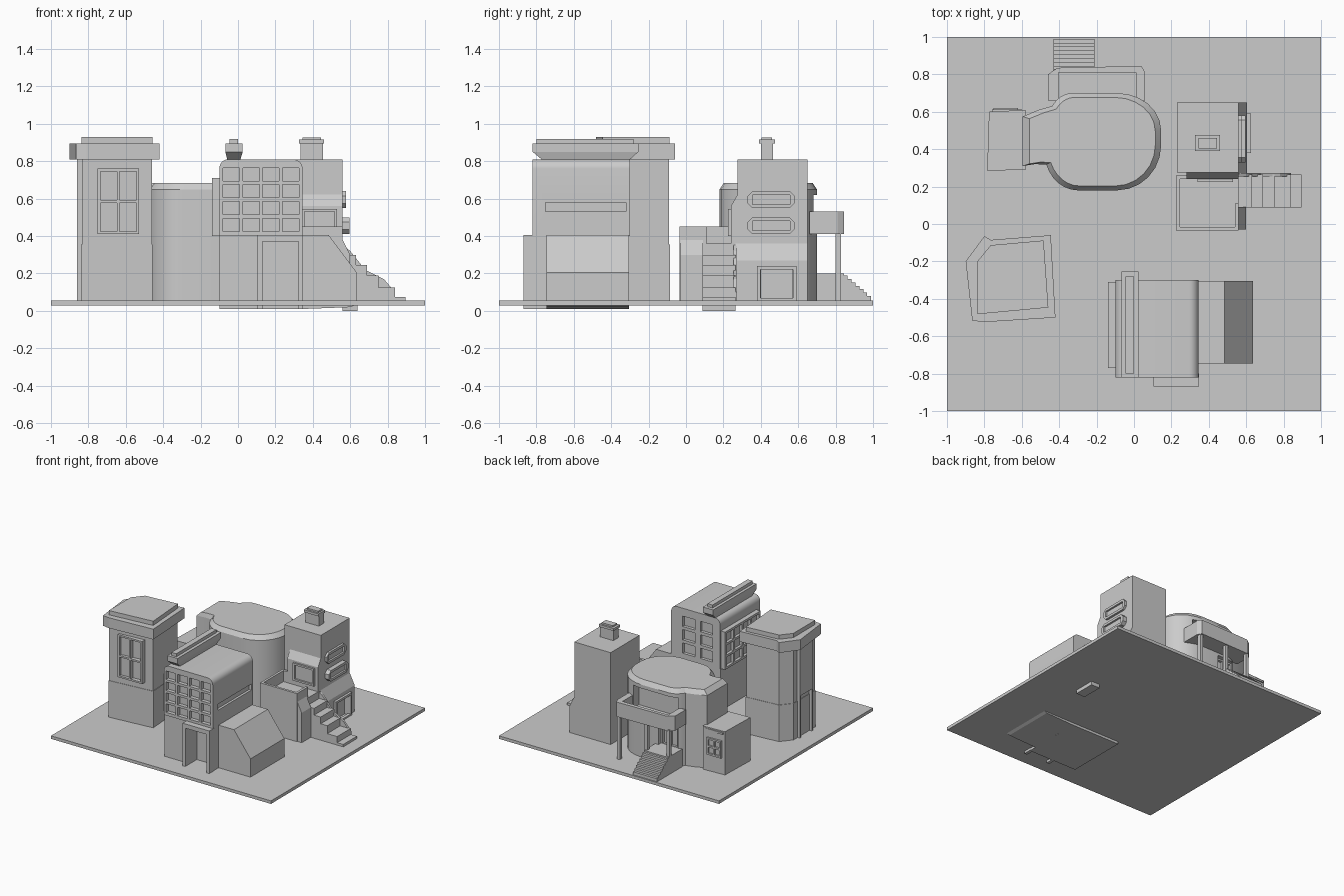
import bpy, bmesh, math

if "Cube" in bpy.data.objects:
    bpy.data.objects.remove(bpy.data.objects["Cube"])


def prism(name, pts, a, b, axis='z', taper=None):
    """Extrude a 2D outline from a to b along an axis; taper = outline at b."""
    put = {'z': lambda p, h: (p[0], p[1], h),
           'y': lambda p, h: (p[0], h, p[1]),
           'x': lambda p, h: (h, p[0], p[1])}[axis]
    bm = bmesh.new()
    lo = [bm.verts.new(put(p, a)) for p in pts]
    hi = [bm.verts.new(put(p, b)) for p in (taper or pts)]
    n = len(pts)
    bm.faces.new(lo)
    bm.faces.new(hi)
    for i in range(n):
        bm.faces.new((lo[i], lo[(i + 1) % n], hi[(i + 1) % n], hi[i]))
    bmesh.ops.recalc_face_normals(bm, faces=bm.faces)
    me = bpy.data.meshes.new(name)
    bm.to_mesh(me)
    bm.free()
    ob = bpy.data.objects.new(name, me)
    bpy.context.collection.objects.link(ob)
    return ob


def rect(x0, x1, y0, y1):
    return [(x0, y0), (x1, y0), (x1, y1), (x0, y1)]


def box(name, x0, x1, y0, y1, z0, z1):
    return prism(name, rect(x0, x1, y0, y1), z0, z1)


def arc(cx, cy, rx, ry, a0, a1, n=6):
    return [(cx + rx * math.cos(math.radians(a0 + (a1 - a0) * i / n)),
             cy + ry * math.sin(math.radians(a0 + (a1 - a0) * i / n))) for i in range(n + 1)]


def cut(ob, *dims):
    """Cut a box out of an object; the cutter is removed afterwards."""
    c = box("cutter", *dims)
    c.hide_render = True
    m = ob.modifiers.new("cut", 'BOOLEAN')
    m.operation, m.solver, m.object = 'DIFFERENCE', 'EXACT', c
    bpy.context.view_layer.objects.active = ob
    bpy.ops.object.modifier_apply(modifier=m.name)
    bpy.data.objects.remove(c)


def scaled(pts, f, c):
    return [(c[0] + (x - c[0]) * f, c[1] + (y - c[1]) * f) for x, y in pts]


def frame(name, axis, u0, u1, z0, z1, a, b, t, cols=1, rows=1):
    """Window frame with mullions; u is the horizontal direction, a..b its depth."""
    def bar(p0, p1, q0, q1):
        prism(name, rect(p0, p1, q0, q1), a, b, axis)
    for i in range(cols + 1):
        p = u0 + (u1 - u0 - t) * i / cols
        bar(p, p + t, z0, z1)
    for i in range(rows + 1):
        q = z0 + (z1 - z0 - t) * i / rows
        bar(u0, u1, q, q + t)


def smooth(ob, deg=35):
    bpy.ops.object.select_all(action='DESELECT')
    ob.select_set(True)
    bpy.context.view_layer.objects.active = ob
    bpy.ops.object.shade_smooth_by_angle(angle=math.radians(deg))


G = 0.05
box("ground_plate", -1, 1, -1, 1, 0.03, 0.055)

# --- Tower, front left ---
lip = [(-.90, -.20), (-.80, -.065), (-.765, -.085), (-.445, -.06), (-.42, -.50), (-.81, -.525), (-.865, -.515)]
cap = [(-.835, -.20), (-.765, -.115), (-.485, -.09), (-.46, -.445), (-.835, -.48)]
prism("tower_body", cap, G, 0.82)
prism("tower_base", scaled(cap, 1.02, (-.65, -.28)), G, 0.355)
prism("tower_roof_lip", lip, 0.81, 0.895)
prism("tower_roof_cap", scaled(cap, 1.01, (-.65, -.28)), 0.895, 0.93)
fr = [frame("tower_front_window", 'y', -.75, -.53, .41, .76, -.49, -.45, .014, 2, 2)]
box("tower_bay_window", -.86, -.82, -.42, -.25, 0.40, 0.81)
for y in (-.42, -.265):
    box("tower_bay_post", -.86, -.83, y, y + .015, G, 0.40)

# --- Office block, front centre ---
prof = [(-.10, .40), (.345, .40)] + arc(.295, .76, .05, .05, 0, 90) + arc(-.055, .76, .045, .05, 90, 180)
office = prism("office_upper", prof, -.82, -.30, 'y')
for i in range(4):
    for j in range(4):
        x, z = -.08 + i * .106, .425 + j * .09
        cut(office, x, x + .088, -.9, -.79, z, z + .07)
for i in range(2):
    for j in range(3):
        x, z = -.03 + i * .16, .44 + j * .11
        cut(office, x, x + .11, -.325, -.2, z, z + .085)
cut(office, .325, .4, -.75, -.32, .53, .58)
smooth(office, 25)
base = box("office_base", -.10, .345, -.81, -.305, .01, .405)
cut(base, .13, .325, -.9, -.72, .055, .37)
box("entrance_lintel", .105, .348, -.87, -.81, .37, .405)
for x in (.105, .323):
    box("entrance_pillar", x, x + .025, -.87, -.80, .01, .38)
prism("side_hall", [(.34, .01), (.60, .02), (.635, .035), (.635, .205), (.485, .405), (.34, .405)], -.745, -.305, 'y')
box("office_bay", -.115, -.09, -.77, -.31, .40, .71)
frame("office_bay_grid", 'x', -.77, -.31, .40, .71, -.138, -.11, .018, 4, 3)
# Rooftop duct
top = rect(-.068, .025, -.82, -.255)
prism("duct_neck", rect(-.055, .01, -.76, -.31), .80, .85, taper=top)
prism("duct_box", top, .85, .895)
box("duct_cap", -.045, .0, -.80, -.28, .895, .92)

# --- Round house, back left ---
foot = (arc(-.09, .42, .235, .24, -90, 0) + arc(-.09, .50, .235, .20, 0, 90)
        + arc(-.33, .54, .13, .16, 95, 145) + [(-.51, .61), (-.595, .575), (-.595, .31), (-.53, .32)]
        + arc(-.30, .39, .18, .21, 200, 270))
house = prism("round_house", foot, G, .65)
cut(house, -.40, .0, .61, .9, .43, .62)
cut(house, -.40, -.24, .64, .9, .19, .39)
smooth(house, 30)
roof = prism("round_house_roof", foot, .65, .685, taper=scaled(foot, .91, (-.20, .44)))
smooth(roof, 25)
prism("annex", [(-.785, .285), (-.58, .29), (-.58, .61), (-.775, .60)], G, .41)
box("annex_eave", -.76, -.60, .59, .612, .385, .40)
frame("annex_window", 'y', -.75, -.62, .19, .33, .60, .62, .014, 2, 2)
# Balcony with parapet
rim = [(-.46, .66), (.06, .66), (.06, .81), (.04, .845), (-.41, .835), (-.46, .80)]
balcony = prism("balcony", rim, .41, .53)
cut(balcony, -.405, .01, .60, .81, .44, .60)
cut(balcony, -.5, .1, .60, .66, .44, .60)
box("balcony_landing", -.43, -.21, .66, .845, G, .20)
for x in (-.43, -.23, .02):
    box("balcony_post", x, x + .025, .80, .83, G, .42)
frame("back_door", 'y', -.40, -.24, .19, .39, .645, .665, .014, 2, 1)
for i in range(7):
    box("back_step", -.43, -.21, .84, .99 - i * .021, G, .08 + i * .018)

# --- Tall house, back right ---
box("tall_house", .23, .56, .275, .65, G, .81)
prism("tall_house_front", [(.28, .63), (.24, .56), (.24, G), (.28, G)], .28, .56, 'x')
skirt = prism("tall_house_skirt", [(.55, G), (.605, G), (.605, .27), (.56, .36), (.55, .36)], .265, .65, 'y')
cut(skirt, .57, .7, .40, .57, .055, .225)
frame("side_door", 'x', .38, .59, G, .24, .60, .625, .018)
frame("front_window", 'y', .34, .53, .40, .545, .225, .245, .015)
for z, d in ((.55, .578), (.41, .597)):
    # Rounded side windows
    oct_ = [(.355, z), (.555, z), (.58, z + .025), (.58, z + .065),
            (.555, z + .09), (.355, z + .09), (.33, z + .065), (.33, z + .025)]
    w = prism("side_window", oct_, .55, d, 'x')
    cut(w, d - .015, d + .1, .355, .555, z + .02, z + .07)
box("chimney", .335, .455, .40, .465, .80, .905)
box("chimney_cap", .325, .46, .39, .475, .895, .915)
box("chimney_top", .345, .445, .405, .46, .915, .928)
# Terrace with parapet
terrace = box("terrace", .225, .56, -.035, .26, G, .45)
cut(terrace, .245, .54, -.015, .24, .36, .6)
cut(terrace, .53, .6, .11, .24, .36, .6)
prism("terrace_buttress", [(.55, G), (.60, G), (.60, .30), (.55, .40)], -.03, .09, 'y')
# Side stairs and their foundation
for i, (x, z) in enumerate([(.63, .30), (.69, .245), (.75, .19), (.84, .125), (.895, .075)]):
    box("side_step", .55, x, .088, .265, G, z)
box("stair_foundation", .56, .64, .088, .265, .0, G)
prism("stair_wall", [(.55, G), (.84, G), (.84, .10), (.78, .17), (.68, .22), (.60, .32), (.55, .36)], .255, .272, 'y')
